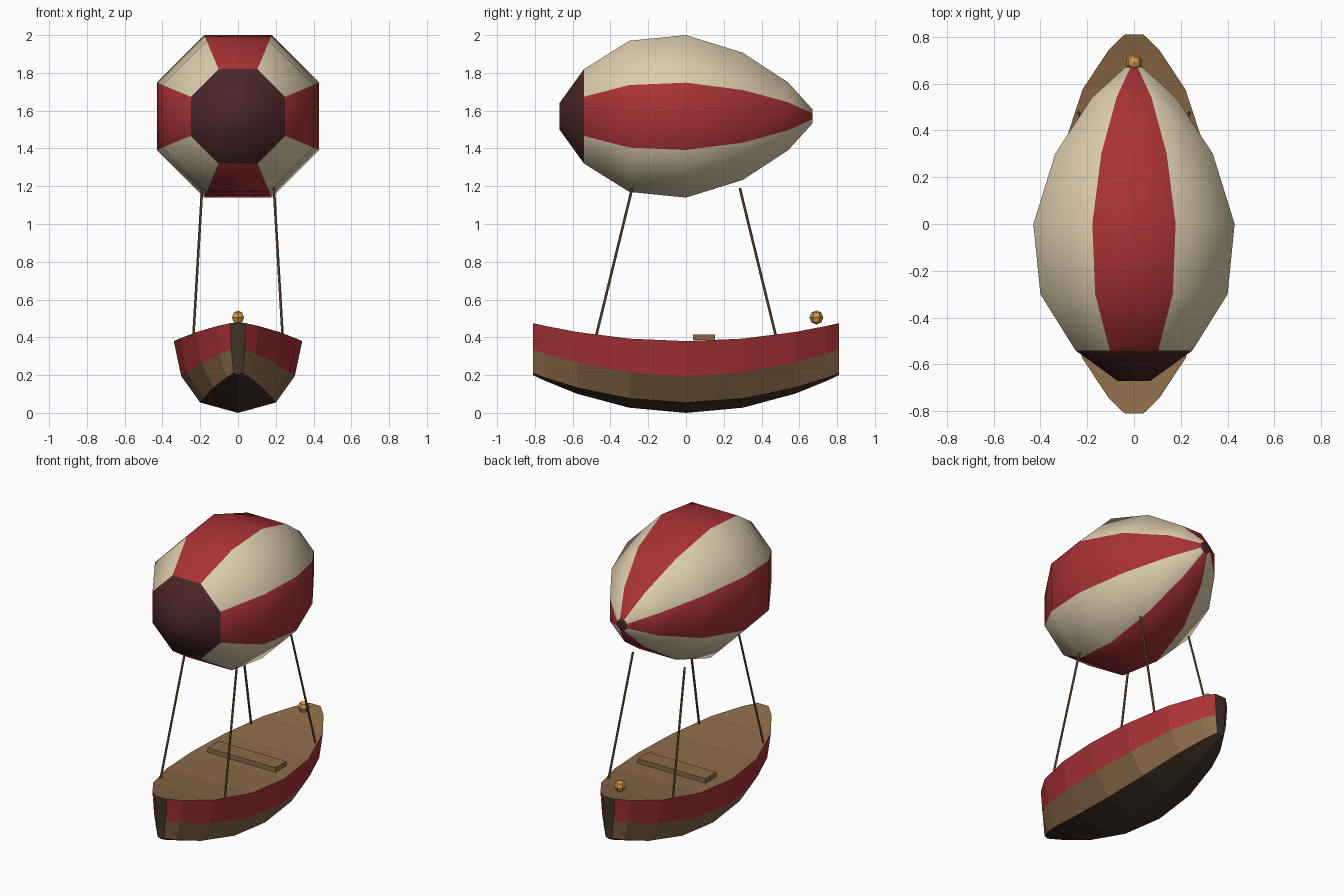
import bpy, bmesh, math
from mathutils import Vector

if "Cube" in bpy.data.objects:
    bpy.data.objects.remove(bpy.data.objects["Cube"])


def material(name, hex_code):
    def lin(c):
        return c / 12.92 if c <= 0.04045 else ((c + 0.055) / 1.055) ** 2.4
    m = bpy.data.materials.new(name)
    rgb = [lin(int(hex_code[i:i + 2], 16) / 255) for i in (0, 2, 4)]
    m.diffuse_color = (*rgb, 1)
    m.use_nodes = True
    m.node_tree.nodes["Principled BSDF"].inputs["Base Color"].default_value = m.diffuse_color
    return m


RED = material("red", "A83236")
CREAM = material("cream", "DDCDAE")
MAROON = material("dark maroon", "4A2628")
WOOD = material("wood brown", "8B6A48")
DARK = material("dark wood", "40332A")
ROPE = material("rope brown", "75593E")
GOLD = material("gold", "CC9648")


def finish(name, bm, mats, smooth=False):
    bmesh.ops.recalc_face_normals(bm, faces=bm.faces)
    for f in bm.faces:
        f.smooth = smooth
    me = bpy.data.meshes.new(name)
    bm.to_mesh(me)
    bm.free()
    for m in mats:
        me.materials.append(m)
    ob = bpy.data.objects.new(name, me)
    bpy.context.collection.objects.link(ob)
    return ob


# Balloon: octagonal rings along y, alternating red and cream panels
bm = bmesh.new()
rings = []
for y, apothem in [(-.67, .07), (-.54, .25), (-.30, .40), (0, .43),
                   (.30, .337), (.54, .18), (.67, .037)]:
    r = apothem / math.cos(math.pi / 8)
    angles = [math.radians(22.5 + 45 * k) for k in range(8)]
    rings.append([bm.verts.new((r * math.cos(a), y, 1.57 + r * math.sin(a))) for a in angles])
for i in range(len(rings) - 1):
    for k in range(8):
        n = (k + 1) % 8
        f = bm.faces.new((rings[i][k], rings[i][n], rings[i + 1][n], rings[i + 1][k]))
        f.material_index = 2 if i == 0 else (0 if k % 2 else 1)
for ring in (rings[0], rings[-1]):
    bm.faces.new(ring).material_index = 2
finish("balloon", bm, [RED, CREAM, MAROON], smooth=True)

# Hull: scaled cross-sections whose heights rise towards both ends
half = [(0, .34), (.30, .31), (.575, .22), (.745, .107), (.81, .04)]
stations = [(-y, w) for y, w in half[:0:-1]] + half
# (width share, height amidships, rise at the ends), from sheer to keel
section = [(1, .38, .095), (.885, .195, .14), (.59, .055, .155), (0, 0, .20)]
bm = bmesh.new()
rows = []
for y, w in stations:
    t = (y / .81) ** 2
    right = [bm.verts.new((w * s, y, z + rise * t)) for s, z, rise in section]
    left = [bm.verts.new((-w * s, y, z + rise * t)) for s, z, rise in section[:3]]
    rows.append(right + left[::-1])
band = [0, 1, 2, 2, 1, 0, 1]          # red, wood, dark, mirrored, then the deck
for a, b in zip(rows, rows[1:]):
    for k in range(7):
        n = (k + 1) % 7
        bm.faces.new((a[k], a[n], b[n], b[k])).material_index = band[k]
for row in (rows[0], rows[-1]):
    bm.faces.new(row).material_index = 2
finish("hull", bm, [RED, WOOD, DARK])

# Bench across the deck
bm = bmesh.new()
bmesh.ops.create_cube(bm, size=1)
for v in bm.verts:
    v.co = Vector((v.co.x * .50, .095 + v.co.y * .115, .401 + v.co.z * .03))
finish("bench", bm, [WOOD])

# Lantern at the stern
bm = bmesh.new()
bmesh.ops.create_uvsphere(bm, u_segments=6, v_segments=4, radius=.037)
bmesh.ops.translate(bm, verts=bm.verts, vec=(0, .69, .505))
finish("lantern", bm, [GOLD])

# Four ropes from hull to balloon
for sx, side in ((-1, "left"), (1, "right")):
    for sy, end in ((-1, "front"), (1, "back")):
        low = Vector((sx * .236, sy * .475, .41))
        high = Vector((sx * .19, sy * .285, 1.19))
        d = high - low
        bm = bmesh.new()
        bmesh.ops.create_cone(bm, cap_ends=True, segments=6, radius1=.007,
                              radius2=.007, depth=d.length)
        ob = finish(f"rope_{end}_{side}", bm, [ROPE])
        ob.location = (low + high) / 2
        ob.rotation_mode = 'QUATERNION'
        ob.rotation_quaternion = d.to_track_quat('Z', 'Y')
